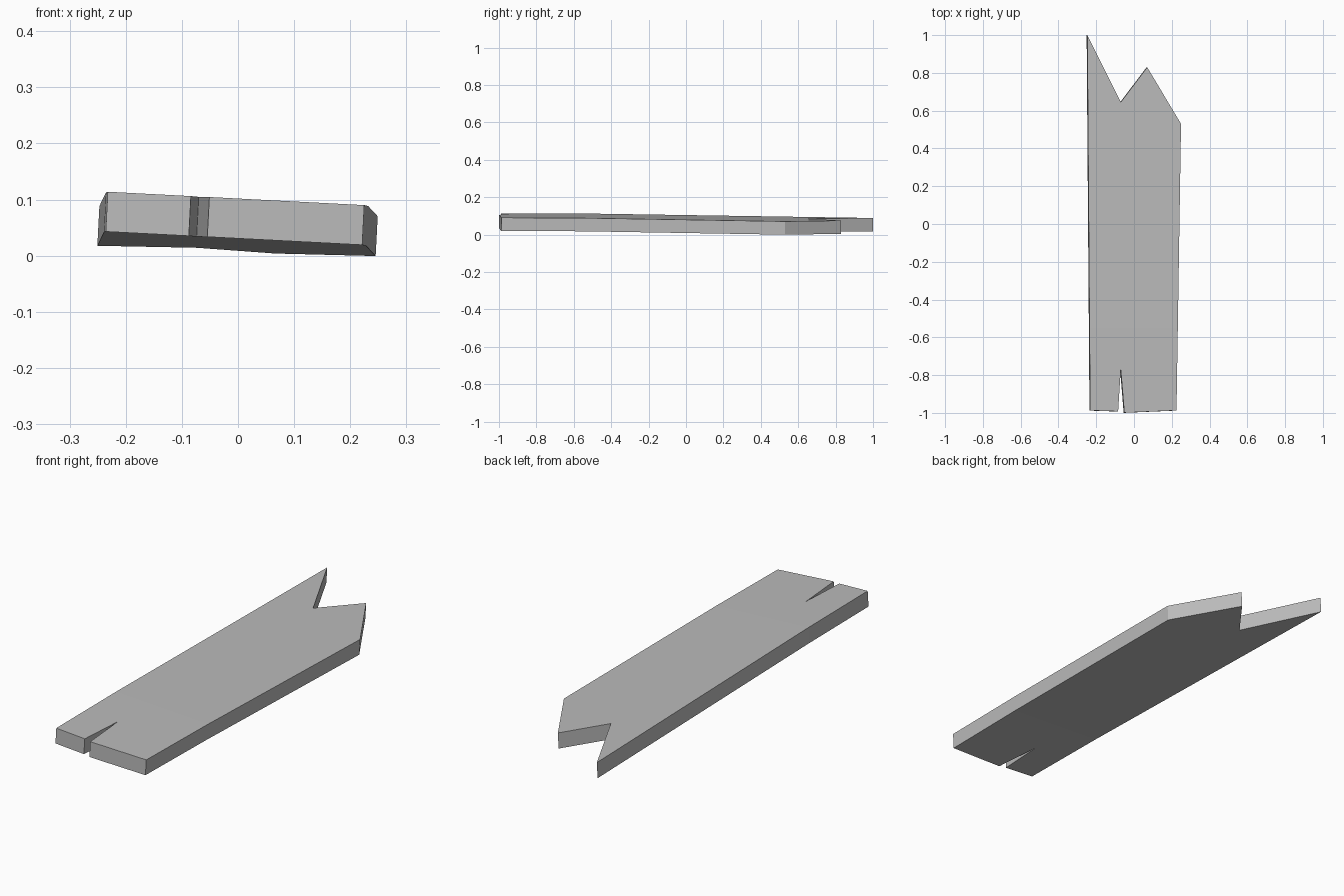
import bpy
import bmesh
from mathutils import Vector

cube = bpy.data.objects.get("Cube")
if cube:
    bpy.data.objects.remove(cube, do_unlink=True)

THICKNESS = 0.071
BEND_Y = -0.55


def top_height(x, y):
    """Tilted upper surface, drooping a little more behind the bend."""
    slope = 0.003 if y < BEND_Y else 0.016
    return 0.0898 + 0.0228 - 0.052 * (x + 0.232) - slope * (y - BEND_Y)


# Plain grey wood
grey = bpy.data.materials.new("plain grey")
grey.use_nodes = True
colour = (0.5, 0.5, 0.5, 1)
grey.diffuse_color = colour
grey.node_tree.nodes["Principled BSDF"].inputs["Base Color"].default_value = colour

# Plank outline: split front end, right side, broken back end
outline = [
    (-0.232, -0.987), (-0.084, -0.992), (-0.07, -0.77), (-0.051, -0.999),
    (0.225, -0.987), (0.249, 0.53), (0.07, 0.83), (-0.07, 0.645), (-0.247, 1),
]
bm = bmesh.new()
bm.faces.new([bm.verts.new((x, y, 0)) for x, y in outline])

# Crease across the board where it bends
bmesh.ops.bisect_plane(bm, geom=bm.verts[:] + bm.edges[:] + bm.faces[:],
                       plane_co=(0, BEND_Y, 0), plane_no=(0, 1, 0))
for v in bm.verts:
    v.co.z = top_height(v.co.x, v.co.y)

# Thickness, pushed down square to the tilted surface
result = bmesh.ops.extrude_face_region(bm, geom=bm.faces[:], use_keep_orig=True)
down = Vector((-0.052, -0.012, -1)).normalized() * THICKNESS
for v in result["geom"]:
    if isinstance(v, bmesh.types.BMVert):
        v.co += down
bmesh.ops.recalc_face_normals(bm, faces=bm.faces[:])

mesh = bpy.data.meshes.new("broken_plank")
bm.to_mesh(mesh)
bm.free()
mesh.materials.append(grey)
plank = bpy.data.objects.new("broken_plank", mesh)
bpy.context.collection.objects.link(plank)
